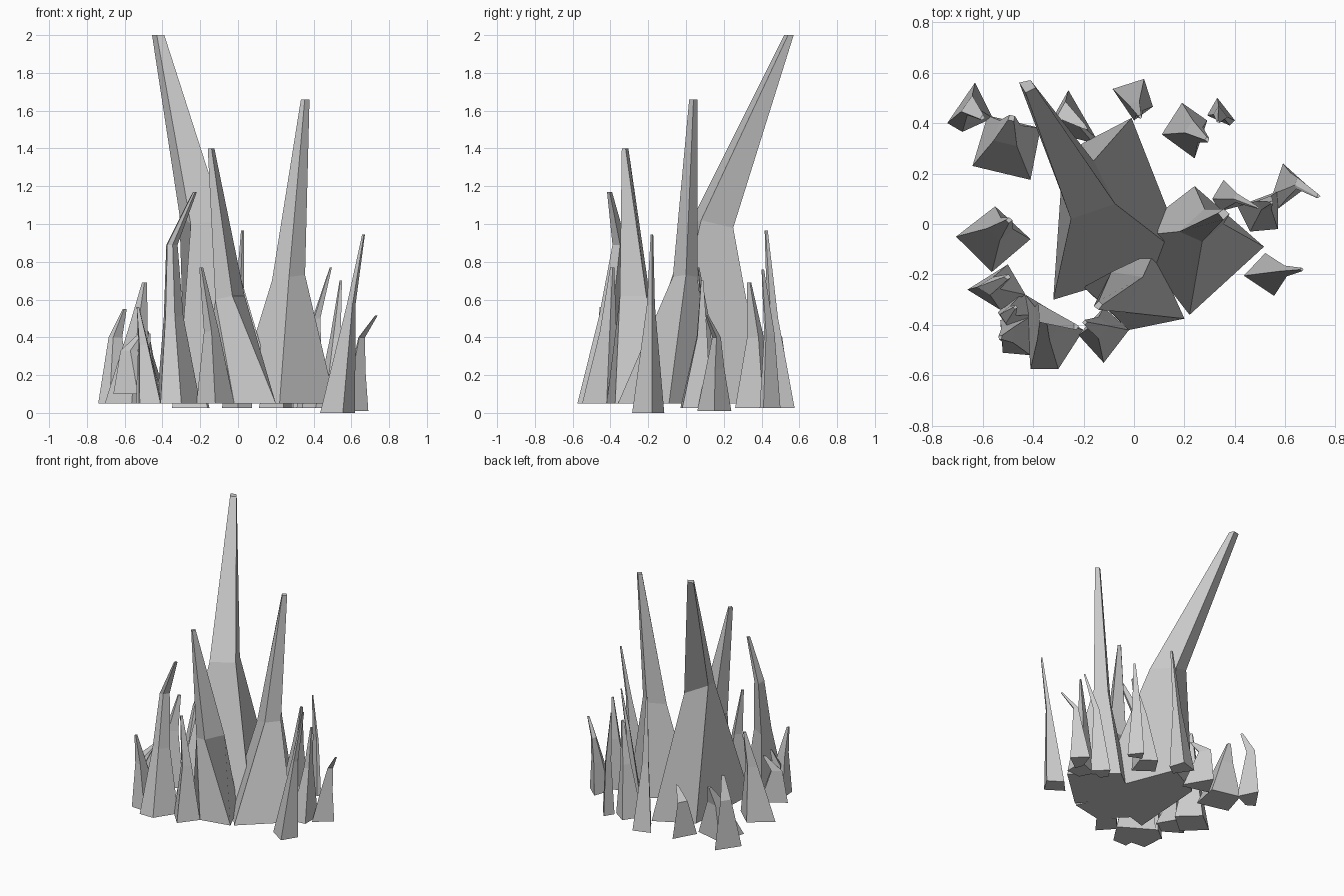
import bpy, bmesh


def spike(name, z, base, *rings):
    """Four-sided spike: base corners, then rings given either as 3D corners
    or as (x, y, z, scale), which is a shrunken copy of the base outline."""
    cx = sum(p[0] for p in base) / 4
    cy = sum(p[1] for p in base) / 4
    bm = bmesh.new()
    loops = [[bm.verts.new((x, y, z)) for x, y in base]]
    for r in rings:
        if isinstance(r, list):
            pts = r
        else:
            x, y, h, s = r
            pts = [(x + (px - cx) * s, y + (py - cy) * s, h) for px, py in base]
        loops.append([bm.verts.new(p) for p in pts])
    bm.faces.new(loops[0][::-1])
    bm.faces.new(loops[-1])
    for a, b in zip(loops, loops[1:]):
        for i in range(4):
            j = (i + 1) % 4
            bm.faces.new((a[i], a[j], b[j], b[i]))
    bmesh.ops.recalc_face_normals(bm, faces=bm.faces)
    me = bpy.data.meshes.new(name)
    bm.to_mesh(me)
    bm.free()
    ob = bpy.data.objects.new(name, me)
    bpy.context.collection.objects.link(ob)


# Tallest leaning spike
spike("main_spike", 0.05, [(-.32, -.30), (.21, -.14), (-.01, .42), (-.28, .28)],
      [(-.25, .02, 1.0), (-.075, .08, 1.02), (-.16, .25, .98), (-.31, .18, 1.05)],
      [(-.43, .52, 2), (-.39, .54, 2), (-.41, .57, 2), (-.455, .56, 2)])

# Second tallest, right
spike("right_spike", 0.05, [(.22, -.36), (.515, -.09), (.24, .15), (-.02, -.05)],
      [(.27, -.07, .72), (.355, 0, .73), (.28, .06, .72), (.18, -.03, .70)],
      (.355, .04, 1.66, .085))

# Front centre, slightly twisted
spike("front_spike", 0.05, [(-.02, -.42), (.2, -.375), (.08, -.11), (-.2, -.25)],
      [(-.12, -.32, .60), (-.03, -.35, .62), (.035, -.21, .62), (-.09, -.19, .61)],
      [(-.16, -.325, 1.4), (-.14, -.34, 1.4), (-.125, -.32, 1.4), (-.14, -.305, 1.4)])

# Bent spike, front left
spike("bent_spike", 0.05, [(-.41, -.575), (-.30, -.575), (-.20, -.42), (-.43, -.28)],
      (-.35, -.41, .51, .45), (-.355, -.36, .89, .26), (-.23, -.408, 1.17, .09))

# Slim front spike
spike("slim_front_spike", 0.05, [(-.12, -.55), (-.02, -.42), (-.12, -.33), (-.22, -.44)],
      (-.14, -.41, .43, .4), (-.195, -.39, .77, .1))

# Left side spikes
spike("left_spike", 0.05, [(-.563, -.19), (-.41, -.06), (-.55, .07), (-.705, -.05)],
      (-.53, -.02, .44, .35), (-.495, .015, .69, .09))
spike("left_front_spike", 0.05, [(-.52, -.51), (-.41, -.52), (-.40, -.36), (-.53, -.38)],
      (-.50, -.44, .36, .4), (-.53, -.45, .56, .1))
spike("left_low_spike", 0.1, [(-.53, -.34), (-.43, -.28), (-.50, -.16), (-.66, -.26)],
      (-.57, -.25, .33, .4), (-.5, -.21, .43, .12))
spike("left_tiny_spike", 0.05, [(-.48, -.44), (-.38, -.36), (-.44, -.27), (-.54, -.35)],
      (-.5, -.36, .3, .4), (-.47, -.33, .42, .1))

# Back left spikes
spike("back_left_spike", 0.05, [(-.41, .175), (-.37, .38), (-.58, .43), (-.64, .23)],
      (-.50, .36, .3, .4), (-.485, .42, .43, .1))
spike("back_corner_spike", 0.05, [(-.68, .365), (-.56, .42), (-.63, .56), (-.74, .4)],
      (-.65, .46, .4, .4), (-.60, .42, .55, .12))
spike("back_thin_spike", 0.025, [(-.16, .32), (-.15, .34), (-.26, .53), (-.35, .37)],
      (-.26, .43, .28, .4), (-.19, .38, .35, .1))

# Back spikes
spike("back_spike", 0.025, [(0, .41), (.075, .465), (.04, .575), (-.085, .535)],
      (.01, .46, .5, .35), (.025, .425, .965, .1))
spike("back_right_spike", 0.025, [(.24, .26), (.29, .41), (.19, .48), (.11, .355)],
      (.24, .37, .4, .4), (.29, .335, .69, .1))
spike("back_right_small_spike", 0.025, [(.38, .39), (.40, .41), (.33, .5), (.29, .43)],
      (.345, .435, .42, .5), (.335, .405, .76, .12))

# Right side spikes
spike("far_right_spike", 0, [(.555, -.285), (.62, -.18), (.52, -.115), (.435, -.205)],
      (.60, -.185, .57, .25), (.665, -.18, .945, .08))
spike("right_curved_spike", 0.025, [(.34, .05), (.45, .08), (.355, .175), (.31, .1)],
      (.41, .1, .5, .3), (.49, .065, .77, .08))
spike("right_slim_spike", 0.025, [(.46, -.03), (.57, -.02), (.57, .13), (.41, .07)],
      (.52, .08, .4, .35), (.545, .085, .7, .08))
spike("right_hooked_spike", 0.01, [(.57, .06), (.69, .15), (.59, .24), (.55, .12)],
      (.625, .15, .23, .55), (.65, .16, .40, .25), (.73, .11, .515, .1))
